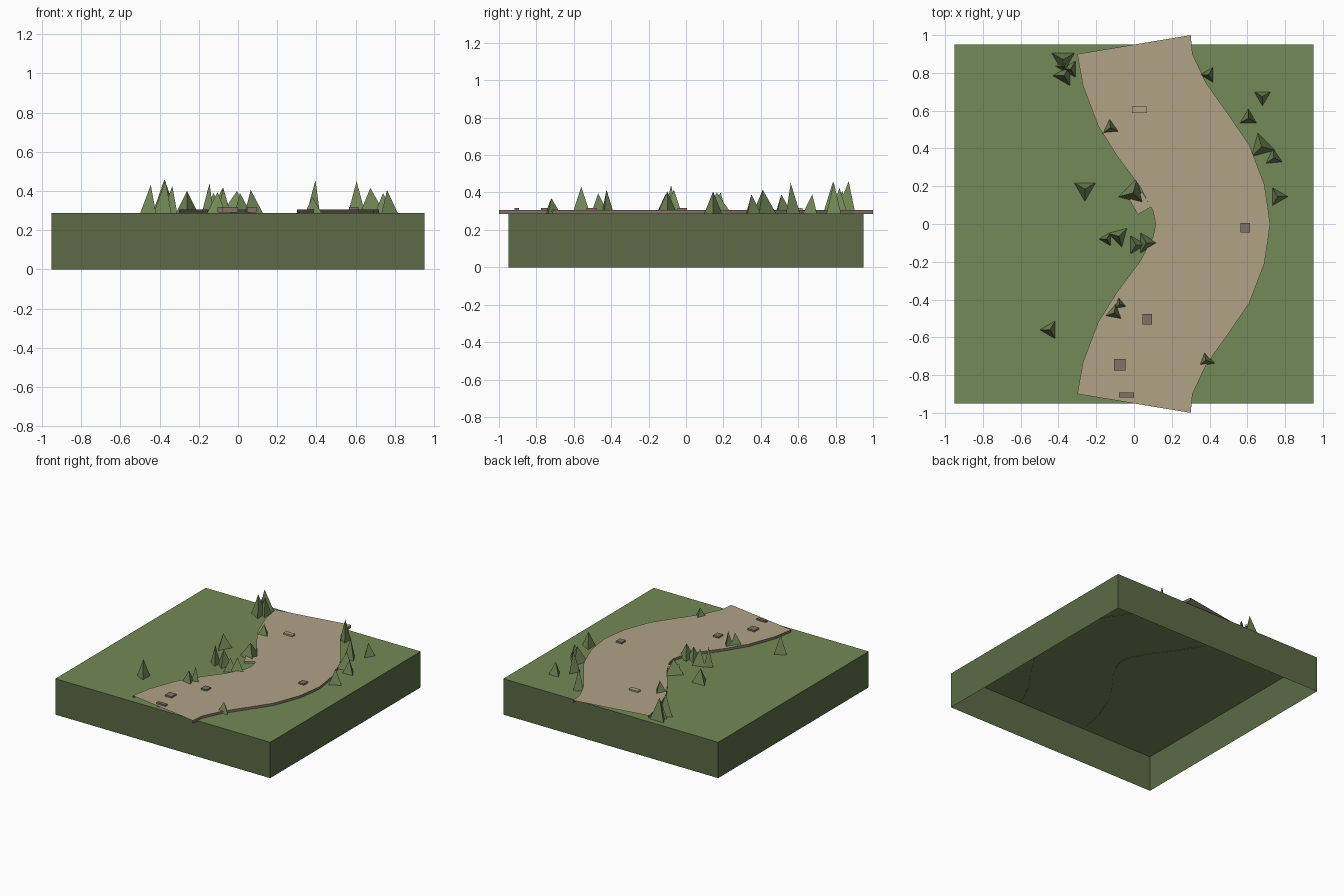
import bpy, bmesh
from math import cos, sin, radians
from mathutils import Matrix

old = bpy.data.objects.get("Cube")
if old:
    bpy.data.objects.remove(old, do_unlink=True)

GROUND = 0.287
PATH_LOW = 0.284
PATH_TOP = 0.306


def material(name, rgb):
    m = bpy.data.materials.new(name)
    m.use_nodes = True
    m.diffuse_color = (*rgb, 1)
    m.node_tree.nodes["Principled BSDF"].inputs["Base Color"].default_value = (*rgb, 1)
    return m


GREEN = material("grass green", (0.174, 0.253, 0.096))
DARK_GREEN = material("dark earth green", (0.106, 0.146, 0.06))
SAND = material("sandy path", (0.44, 0.365, 0.238))
BROWN = material("stone brown", (0.22, 0.173, 0.132))


def finish(name, bm, *mats):
    me = bpy.data.meshes.new(name)
    bm.to_mesh(me)
    bm.free()
    for m in mats:
        me.materials.append(m)
    ob = bpy.data.objects.new(name, me)
    bpy.context.collection.objects.link(ob)


def new_box(x, y, z0, sx, sy, sz, turn=0):
    bm = bmesh.new()
    place = (Matrix.Translation((x, y, z0 + sz / 2)) @ Matrix.Rotation(radians(turn), 4, "Z")
             @ Matrix.Diagonal((sx, sy, sz, 1)))
    bmesh.ops.create_cube(bm, size=1, matrix=place)
    bm.normal_update()
    return bm


def ribbon(name, rows):
    """Raised strip with sand top and brown side walls, open at the ends and below."""
    bm = bmesh.new()
    lines = [[bm.verts.new(co) for co in ((*l, PATH_LOW), (*l, PATH_TOP),
                                          (*r, PATH_TOP), (*r, PATH_LOW))]
             for l, r in rows]
    for a, b in zip(lines, lines[1:]):
        for k in range(3):
            f = bm.faces.new((a[k], b[k], b[k + 1], a[k + 1]))
            f.material_index = 0 if k == 1 else 1
    finish(name, bm, SAND, BROWN)


def tree(name, x, y, r, angle, top):
    bm = bmesh.new()
    ring = [bm.verts.new((x + r * cos(radians(angle + k * 120)),
                          y + r * sin(radians(angle + k * 120)), GROUND)) for k in range(3)]
    tip = bm.verts.new((x, y, top))
    bm.faces.new(ring[::-1])
    for k in range(3):
        bm.faces.new((ring[k], ring[(k + 1) % 3], tip))
    finish(name, bm, GREEN)


# Ground block: grass on top, dark earth walls, open underneath
block = new_box(0, 0, 0, 1.9, 1.9, GROUND)
bmesh.ops.delete(block, geom=[f for f in block.faces if f.normal.z < -0.9], context="FACES")
for f in block.faces:
    f.material_index = 0 if f.normal.z > 0.9 else 1
finish("ground_block", block, GREEN, DARK_GREEN)

# Winding path, mirrored front to back
half = [((-.30, .90), (.30, 1.0)), ((-.295, .87), (.31, .90)),
        ((-.27, .73), (.38, .75)), ((-.19, .52), (.50, .58)),
        ((-.09, .36), (.61, .42)), ((.03, .20), (.69, .21)),
        ((.10, .07), (.71, .08))]
middle = [((.115, 0), (.72, 0))]
front = [tuple((x, -y) for x, y in row) for row in reversed(half)]
ribbon("path", half + middle + front)

# Flat stones on the path, and one tucked beside the inner bend
stones = [(.03, .605, .08, .035, 0.318, 0, SAND), (.59, -.02, .05, .05, 0.318, 0, BROWN),
          (.07, -.505, .05, .055, 0.318, 0, BROWN), (-.075, -.745, .06, .06, 0.318, 0, BROWN),
          (-.04, -.905, .08, .026, 0.318, 0, BROWN), (.033, .109, .08, .09, 0.303, 30, SAND)]
for i, (x, y, sx, sy, top, turn, mat) in enumerate(stones, 1):
    finish(f"stone_{i}", new_box(x, y, 0.29, sx, sy, top - 0.29, turn), mat)

# Three-sided trees: x, y, radius, corner direction, tip height
trees = [(.395, .79, .045, 180, .455), (.68, .675, .05, -90, .39),
         (.605, .56, .05, 90, .45), (.675, .41, .075, 105, .415),
         (.74, .35, .05, 95, .39), (.76, .145, .055, 0, .405),
         (-.125, .51, .055, 95, .39), (-.26, .185, .065, -90, .4),
         (-.005, .165, .08, 75, .4), (-.145, -.08, .04, 180, .44),
         (-.08, -.065, .06, -75, .415), (.01, -.11, .055, 0, .39),
         (.065, -.1, .062, 0, .405), (-.105, -.47, .057, 200, .395),
         (-.075, -.425, .04, 100, .415), (-.445, -.56, .054, 180, .43),
         (.38, -.72, .05, 100, .37), (-.375, .87, .07, -90, .46),
         (-.37, .785, .06, 180, .455), (-.335, .82, .05, -60, .425),
         (-.37, .835, .045, 60, .41)]
for i, t in enumerate(trees, 1):
    tree(f"tree_{i}", *t)
